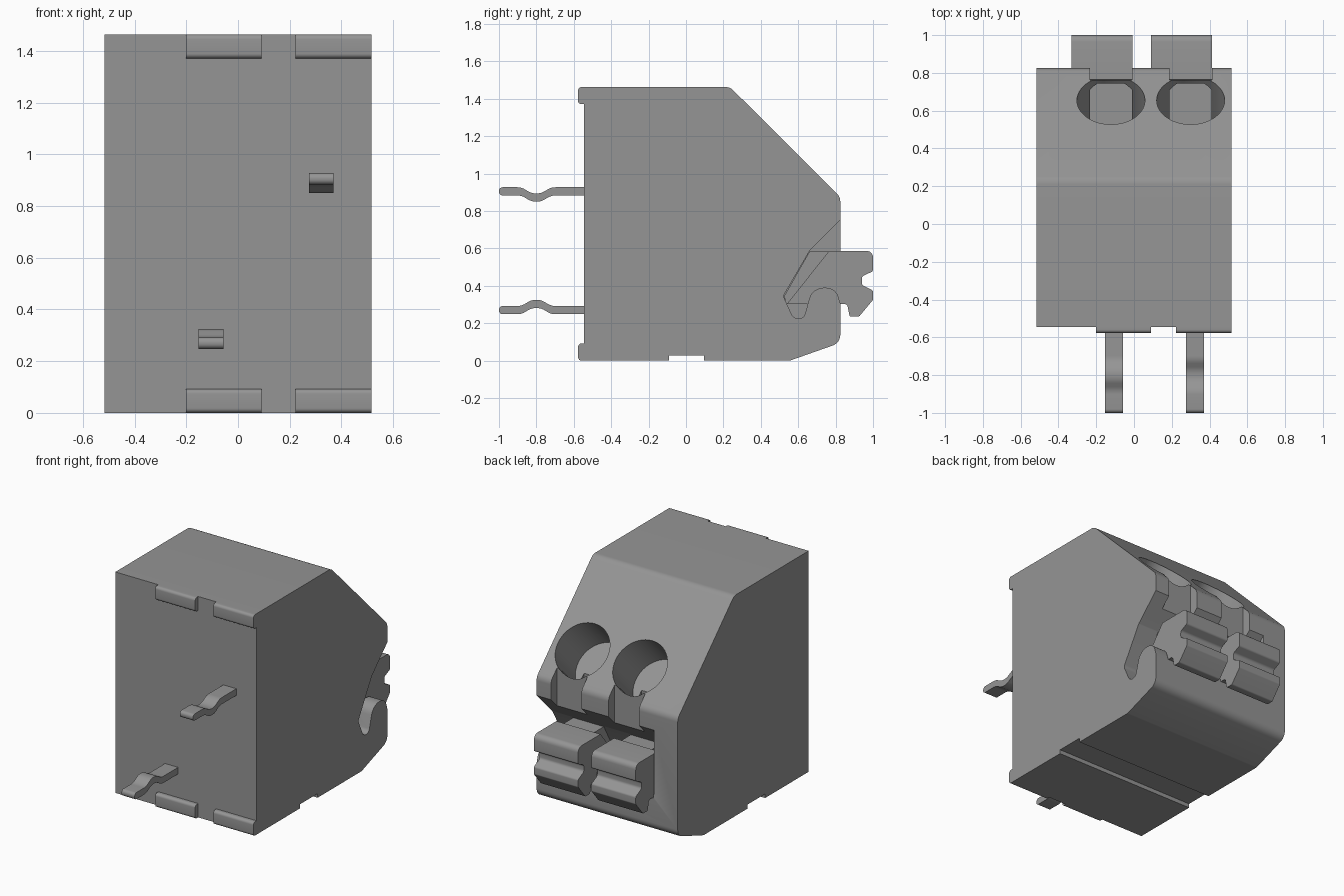
import bpy, bmesh, math
from mathutils import Vector, Matrix

cube = bpy.data.objects.get("Cube")
if cube:
    bpy.data.objects.remove(cube, do_unlink=True)

grey = bpy.data.materials.new("mid grey plastic")
grey.use_nodes = True
COLOR = (0.3, 0.3, 0.3, 1)
grey.diffuse_color = COLOR
grey.node_tree.nodes["Principled BSDF"].inputs["Base Color"].default_value = COLOR


def finish(name, bm):
    bmesh.ops.recalc_face_normals(bm, faces=bm.faces)
    me = bpy.data.meshes.new(name)
    bm.to_mesh(me)
    bm.free()
    me.materials.append(grey)
    ob = bpy.data.objects.new(name, me)
    bpy.context.collection.objects.link(ob)
    return ob


def fillet(corners, steps=6):
    """Round each (y, z, radius) corner of a closed profile."""
    out = []
    n = len(corners)
    for i, (y, z, r) in enumerate(corners):
        p = Vector((y, z))
        if r == 0:
            out.append(p)
            continue
        a = Vector(corners[i - 1][:2]) - p
        b = Vector(corners[(i + 1) % n][:2]) - p
        half = a.angle(b) / 2
        t = min(r / math.tan(half), a.length * 0.49, b.length * 0.49)
        r = t * math.tan(half)
        a.normalize()
        b.normalize()
        c = p + (a + b).normalized() * (r / math.sin(half))
        va, vb = p + a * t - c, p + b * t - c
        sweep = va.angle_signed(vb)
        for k in range(steps + 1):
            ang = -sweep * k / steps
            out.append(c + Matrix.Rotation(ang, 2) @ va)
    return out


def prism(name, corners, x0, x1):
    """Extrude a side profile along x."""
    bm = bmesh.new()
    pts = fillet(corners)
    f = bm.faces.new([bm.verts.new((x0, p.x, p.y)) for p in pts])
    ext = bmesh.ops.extrude_face_region(bm, geom=[f])
    verts = [v for v in ext["geom"] if isinstance(v, bmesh.types.BMVert)]
    bmesh.ops.translate(bm, verts=verts, vec=(x1 - x0, 0, 0))
    return finish(name, bm)


def box(name, x0, x1, y0, y1, z0, z1):
    return prism(name, [(y0, z0, 0), (y1, z0, 0), (y1, z1, 0), (y0, z1, 0)], x0, x1)


def cut(target, cutter):
    cutter.hide_render = True
    mod = target.modifiers.new("cut", "BOOLEAN")
    mod.operation = "DIFFERENCE"
    mod.solver = "EXACT"
    mod.object = cutter
    bpy.context.view_layer.objects.active = target
    bpy.ops.object.modifier_apply(modifier=mod.name)
    bpy.data.objects.remove(cutter, do_unlink=True)


def smooth(ob):
    bpy.ops.object.select_all(action="DESELECT")
    ob.select_set(True)
    bpy.context.view_layer.objects.active = ob
    bpy.ops.object.shade_smooth_by_angle(angle=math.radians(30))


# Housing with sloped rear top
housing = prism("housing", [
    (-0.545, 0, 0), (0.555, 0, 0.03), (0.825, 0.095, 0.06),
    (0.825, 0.875, 0.06), (0.235, 1.463, 0.06), (-0.545, 1.463, 0)], -0.517, 0.517)

# Groove across the underside
cut(housing, box("groove_cutter", -0.7, 0.7, -0.09, 0.095, -0.1, 0.027))

# Lever bay, open to the rear and the +x side
cut(housing, prism("bay_cutter", [
    (0.95, 0.877, 0), (0.662, 0.589, 0.03), (0.52, 0.345, 0.03), (0.575, 0.225, 0.05),
    (0.63, 0.225, 0.05), (0.675, 0.39, 0.08), (0.80, 0.39, 0.07), (0.83, 0.29, 0),
    (0.95, 0.29, 0)], -0.345, 0.7))

# Wire entries: round hole square to the slope, notch at the rear, shaft inside
CELLS = (-0.122, 0.30)
for cx in CELLS:
    bm = bmesh.new()
    axis = Vector((0, 1, 1)).normalized()
    mat = Matrix.Translation(Vector((cx, 0.655, 1.045)) - axis * 0.05) @ axis.to_track_quat("Z", "Y").to_matrix().to_4x4()
    bmesh.ops.create_cone(bm, cap_ends=True, segments=48, radius1=0.18, radius2=0.18,
                          depth=0.5, matrix=mat)
    cut(housing, finish("hole_cutter", bm))
    cut(housing, box("notch_cutter", cx - 0.112, cx + 0.112, 0.762, 0.95, 0.55, 1.1))
    cut(housing, box("shaft_cutter", cx - 0.111, cx + 0.111, 0.48, 0.745, 0.70, 0.90))

# Clearance in the bay lip below each lever
LEVERS = ((-0.332, -0.008), (0.09, 0.414))
for x0, x1 in LEVERS:
    cut(housing, box("lip_cutter", x0 - 0.006, x1 + 0.006, 0.60, 0.95, 0.30, 0.45))
smooth(housing)

# Release levers with a grooved rear grip and a narrower inner arm
for side, (x0, x1) in zip(("right", "left"), LEVERS):
    smooth(prism(side + "_lever", [
        (0.765, 0.587, 0), (1.0, 0.587, 0.035), (1.0, 0.478, 0.015), (0.94, 0.45, 0.02),
        (0.94, 0.405, 0.02), (1.0, 0.375, 0.015), (1.0, 0.325, 0.015), (0.925, 0.235, 0.015),
        (0.875, 0.235, 0.012), (0.862, 0.303, 0.02), (0.54, 0.303, 0)], x0, x1))
    smooth(prism(side + "_lever_arm", [
        (0.66, 0.583, 0), (0.77, 0.583, 0), (0.55, 0.306, 0), (0.535, 0.306, 0.01),
        (0.525, 0.345, 0.02)], x0 + 0.05, x1 - 0.05))

# Rounded spacer ribs on the front face
for level, z0, z1 in (("lower", 0, 0.092), ("upper", 1.371, 1.463)):
    for side, x0, x1 in (("right", -0.202, 0.09), ("left", 0.223, 0.517)):
        smooth(prism(level + "_" + side + "_rib", [
            (-0.54, z0, 0), (-0.54, z1, 0), (-0.577, z1, 0.03), (-0.577, z0, 0.03)], x0, x1))

# Kinked solder pins; d is the direction of the kink
for name, xc, zc, d in (("upper_pin", 0.322, 0.905, -1), ("lower_pin", -0.105, 0.27, 1)):
    path = [(-0.5, 0), (-0.72, 0), (-0.775, 0.033), (-0.825, 0.033), (-0.88, 0), (-1.0, 0)]
    top = [(y, zc + d * k + 0.022) for y, k in path]
    low = [(y, zc + d * k - 0.022) for y, k in reversed(path)]
    radii = [0, 0.08, 0.08, 0.08, 0.08, 0.02]
    prof = [(y, z, r) for (y, z), r in zip(top + low, radii + radii[::-1])]
    smooth(prism(name, prof, xc - 0.048, xc + 0.048))
